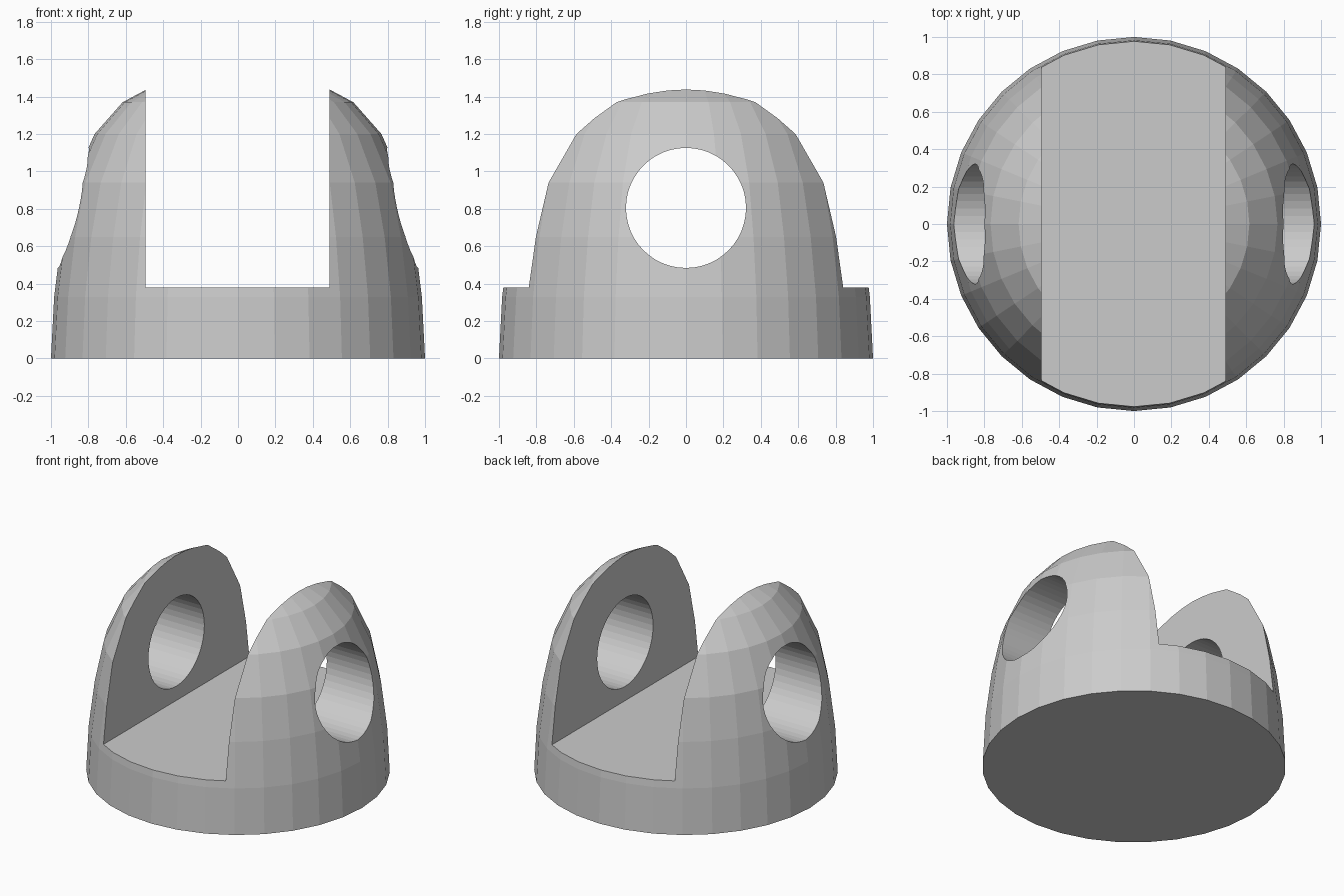
import bpy, bmesh, math

if "Cube" in bpy.data.objects:
    bpy.data.objects.remove(bpy.data.objects["Cube"])

SEGMENTS = 32


def lathe(name, profile, segments):
    """Closed solid of revolution about z from (radius, z) rings."""
    bm = bmesh.new()
    rings = []
    for r, z in profile:
        rings.append([bm.verts.new((r * math.cos(2 * math.pi * i / segments),
                                    r * math.sin(2 * math.pi * i / segments), z))
                      for i in range(segments)])
    bm.faces.new(rings[0][::-1])
    bm.faces.new(rings[-1])
    for a, b in zip(rings, rings[1:]):
        for i in range(segments):
            j = (i + 1) % segments
            bm.faces.new((a[i], a[j], b[j], b[i]))
    mesh = bpy.data.meshes.new(name)
    bm.to_mesh(mesh)
    bm.free()
    obj = bpy.data.objects.new(name, mesh)
    bpy.context.collection.objects.link(obj)
    return obj


def cut(target, cutter):
    """Subtract a cutter, then remove it."""
    cutter.hide_render = True
    mod = target.modifiers.new(cutter.name, 'BOOLEAN')
    mod.operation = 'DIFFERENCE'
    mod.solver = 'EXACT'
    mod.object = cutter
    bpy.context.view_layer.objects.active = target
    bpy.ops.object.modifier_apply(modifier=mod.name)
    bpy.data.objects.remove(cutter)


# Domed body
clevis = lathe("clevis_bracket", [(1.0, 0), (0.983, 0.33), (0.943, 0.65), (0.883, 0.94),
                                  (0.767, 1.20), (0.617, 1.37), (0.43, 1.47), (0.2, 1.52)],
               SEGMENTS)

# Slot between the two ears
bpy.ops.mesh.primitive_cube_add(size=1, location=(-0.003, 0, 1.38))
slot = bpy.context.object
slot.name = "slot_cutter"
slot.scale = (0.985, 3, 2)
cut(clevis, slot)

# Pin hole through both ears
bpy.ops.mesh.primitive_cylinder_add(vertices=48, radius=0.321, depth=3,
                                    location=(0, 0, 0.805), rotation=(0, math.pi / 2, 0))
pin = bpy.context.object
pin.name = "pin_hole_cutter"
cut(clevis, pin)
